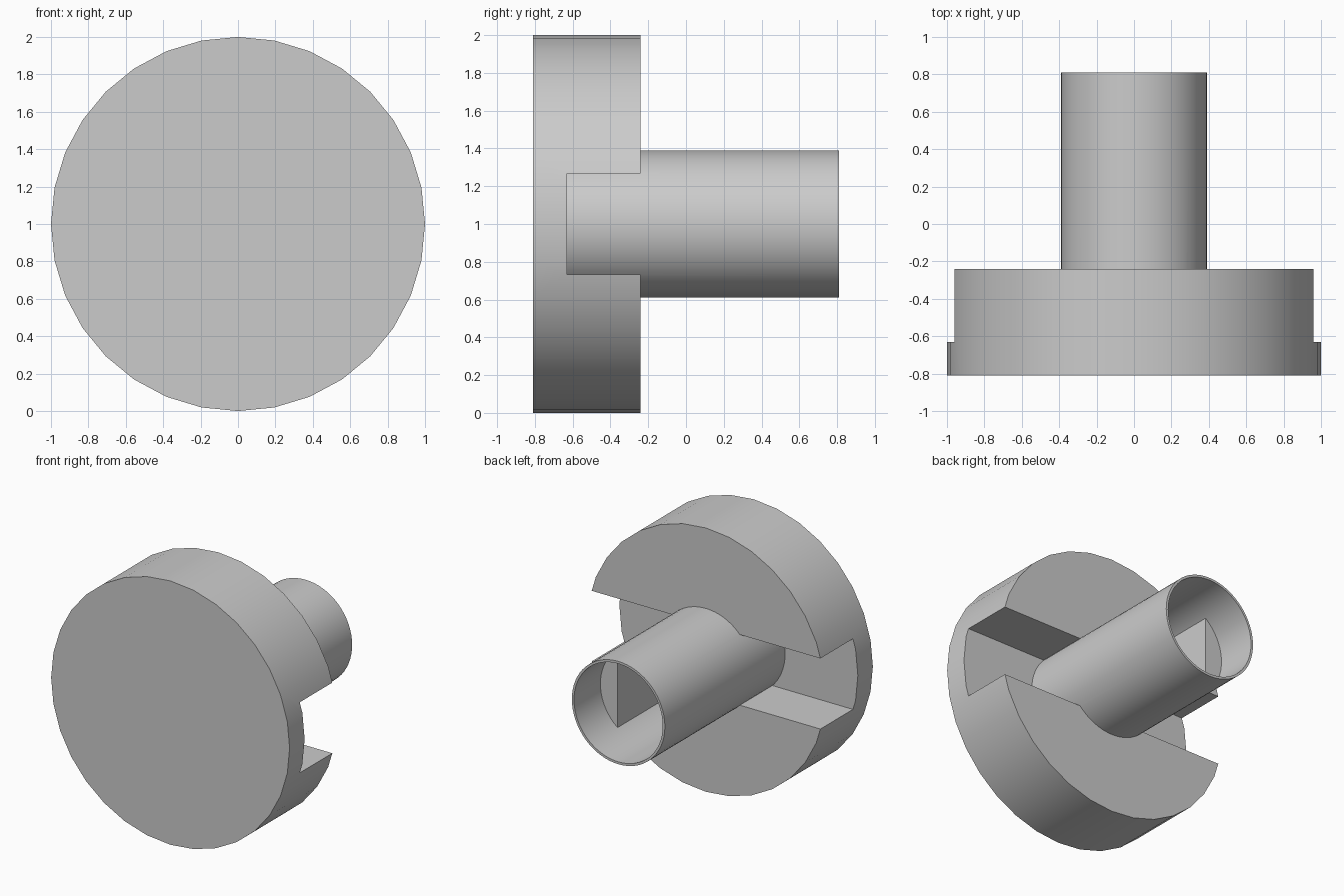
import bpy, bmesh, math
from mathutils import Matrix, Vector

if "Cube" in bpy.data.objects:
    bpy.data.objects.remove(bpy.data.objects["Cube"], do_unlink=True)

AXIS_Z = 1.0          # height of the knob axis
SLOT_FLOOR = -0.63    # bottom of the slot and the bore

grey = bpy.data.materials.new("plain grey")
grey.use_nodes = True
grey.diffuse_color = (0.6, 0.6, 0.6, 1)
grey.node_tree.nodes["Principled BSDF"].inputs["Base Color"].default_value = (0.6, 0.6, 0.6, 1)


def add_object(name, bm):
    bmesh.ops.recalc_face_normals(bm, faces=bm.faces)
    mesh = bpy.data.meshes.new(name)
    bm.to_mesh(mesh)
    bm.free()
    mesh.materials.append(grey)
    obj = bpy.data.objects.new(name, mesh)
    bpy.context.collection.objects.link(obj)
    return obj


def cylinder_bm(radius, y0, y1, sides):
    """Closed cylinder lying along y."""
    bm = bmesh.new()
    place = Matrix.Translation((0, (y0 + y1) / 2, AXIS_Z)) @ Matrix.Rotation(math.pi / 2, 4, "X")
    bmesh.ops.create_cone(bm, cap_ends=True, segments=sides, radius1=radius,
                          radius2=radius, depth=y1 - y0, matrix=place)
    return bm


def combine(target, other, operation):
    """Apply a boolean and discard the second solid."""
    mod = target.modifiers.new(operation.lower(), "BOOLEAN")
    mod.operation, mod.solver, mod.object = operation, "EXACT", other
    bpy.ops.object.select_all(action="DESELECT")
    bpy.context.view_layer.objects.active = target
    target.select_set(True)
    bpy.ops.object.modifier_apply(modifier=mod.name)
    bpy.data.objects.remove(other, do_unlink=True)


def smooth(obj):
    bpy.ops.object.select_all(action="DESELECT")
    bpy.context.view_layer.objects.active = obj
    obj.select_set(True)
    bpy.ops.object.shade_smooth_by_angle(angle=math.radians(30))


# Round head with a slot across its back
knob = add_object("knob_body", cylinder_bm(1.0, -0.81, -0.24, 32))
bm = bmesh.new()
bmesh.ops.create_cube(bm, size=1, matrix=Matrix.Translation((0, SLOT_FLOOR + 0.5, AXIS_Z))
                      @ Matrix.Diagonal((3, 1, 0.535, 1)))
combine(knob, add_object("slot_cutter", bm), "DIFFERENCE")

# Hollow stem
combine(knob, add_object("stem", cylinder_bm(0.39, -0.7, 0.81, 64)), "UNION")
combine(knob, add_object("bore_cutter", cylinder_bm(0.372, SLOT_FLOOR, 1, 64)), "DIFFERENCE")
smooth(knob)

# Two flats that narrow the bore
for side, name in ((1, "left_bore_flat"), (-1, "right_bore_flat")):
    bm = cylinder_bm(0.381, -0.66, 0.494, 64)
    cut = bmesh.ops.bisect_plane(bm, geom=bm.verts[:] + bm.edges[:] + bm.faces[:],
                                 plane_co=(side * 0.228, 0, 0), plane_no=Vector((side, 0, 0)),
                                 clear_inner=True)
    rim = [e for e in cut["geom_cut"] if isinstance(e, bmesh.types.BMEdge)]
    bmesh.ops.holes_fill(bm, edges=[e for e in bm.edges if e.is_boundary])
    smooth(add_object(name, bm))
